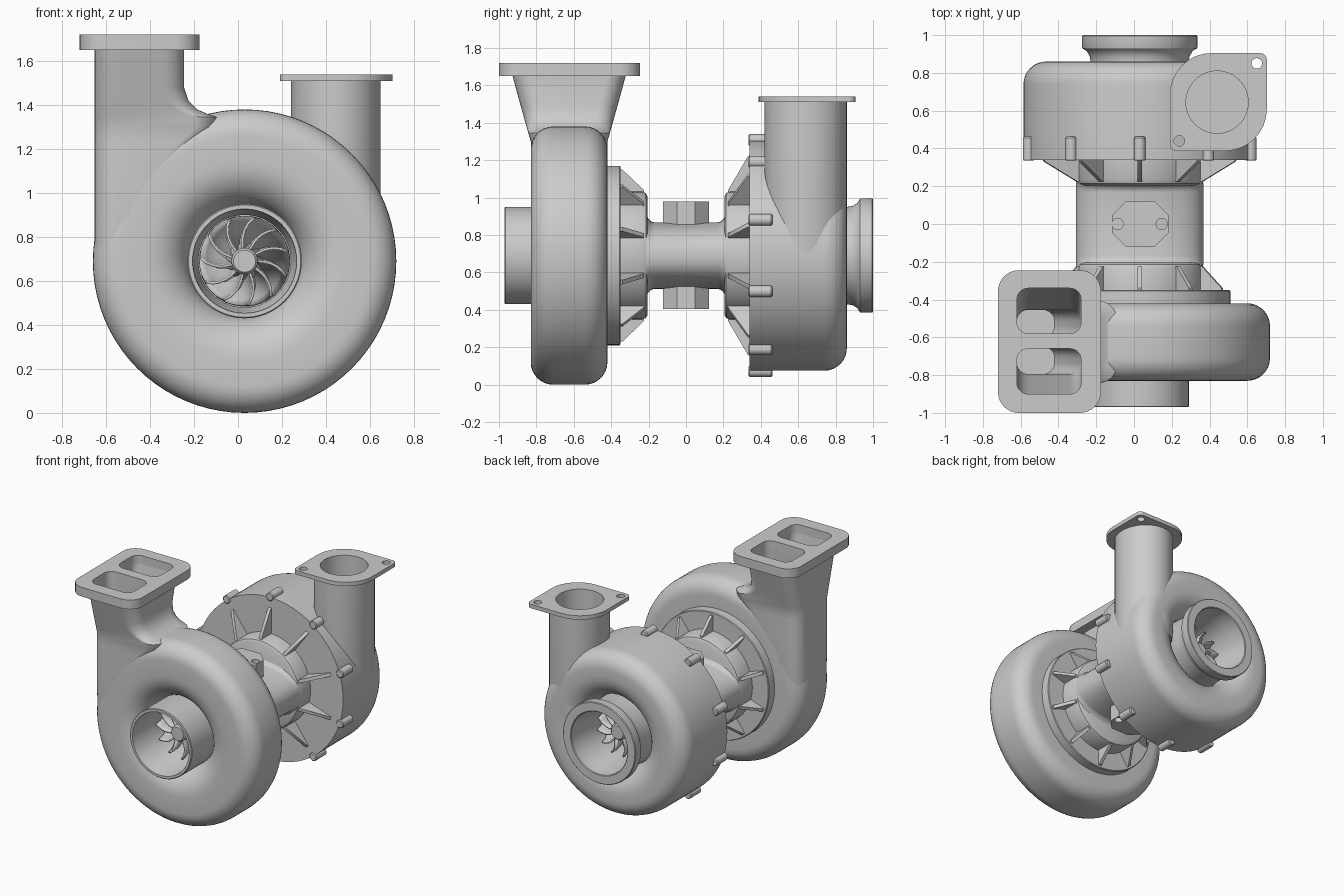
import bpy, bmesh, math
from math import sin, cos, pi, radians

if "Cube" in bpy.data.objects:
    bpy.data.objects.remove(bpy.data.objects["Cube"])

CX, CZ = 0.03, 0.69          # shaft axis runs along y


def make(name, verts, faces):
    me = bpy.data.meshes.new(name)
    me.from_pydata(verts, [], faces)
    bm = bmesh.new()
    bm.from_mesh(me)
    bmesh.ops.remove_doubles(bm, verts=bm.verts, dist=1e-5)
    bmesh.ops.recalc_face_normals(bm, faces=bm.faces)
    bm.to_mesh(me)
    bm.free()
    ob = bpy.data.objects.new(name, me)
    bpy.context.collection.objects.link(ob)
    return ob


def loft(name, rings):
    n = len(rings[0])
    verts = [p for r in rings for p in r]
    faces = [(k*n+i, k*n+(i+1) % n, (k+1)*n+(i+1) % n, (k+1)*n+i)
             for k in range(len(rings)-1) for i in range(n)]
    faces += [tuple(range(n)), tuple(range(len(verts)-n, len(verts)))]
    return make(name, verts, faces)


def revolve(name, prof, closed=False, n=80):
    m = len(prof)
    verts = [(CX+r*cos(2*pi*k/n), y, CZ+r*sin(2*pi*k/n)) for k in range(n) for r, y in prof]
    faces = [(k*m+i, k*m+(i+1) % m, (k+1) % n*m+(i+1) % m, (k+1) % n*m+i)
             for k in range(n) for i in range(m if closed else m-1)]
    return make(name, verts, faces)


def rrect(x0, x1, y0, y1, rad, n=8):
    """rounded rectangle; radii start at the upper right corner, going round"""
    rad = rad if isinstance(rad, tuple) else (rad,)*4
    out = []
    for q, (x, y, sx, sy) in enumerate([(x1, y1, -1, -1), (x0, y1, 1, -1), (x0, y0, 1, 1), (x1, y0, -1, 1)]):
        r = rad[q]
        for i in range(n+1):
            a = (q+i/n)*pi/2
            out.append((x+sx*r+r*cos(a), y+sy*r+r*sin(a)))
    return out


def level(pts, z):
    return [(x, y, z) for x, y in pts]


def ellipse(cx, cy, rx, ry, n=48):
    return [(cx+rx*cos(2*pi*i/n), cy+ry*sin(2*pi*i/n)) for i in range(n)]


def plate(name, pts, z0, z1):
    return loft(name, [level(pts, z0), level(pts, z1)])


def cut(cutter, *targets):
    for t in targets:
        md = t.modifiers.new('cut', 'BOOLEAN')
        md.operation, md.solver, md.object = 'DIFFERENCE', 'EXACT', cutter
        bpy.context.view_layer.objects.active = t
        bpy.ops.object.modifier_apply(modifier=md.name)
    bpy.data.objects.remove(cutter)


# turbine volute and outlet tube
volute = revolve('turbine_volute', rrect(0.25, 0.69, -0.83, -0.42, (0.12, 0.1, 0.2, 0.12)), True)
revolve('turbine_outlet_tube', [(0.26, -0.43), (0.26, -0.965), (0.255, -0.97), (0.237, -0.97), (0.235, -0.965),
                                (0.235, -0.76), (0.21, -0.7), (0.21, -0.43)], True)

# turbine inlet neck: z, right edge, front, back
neck = loft('turbine_inlet_neck', [level(rrect(-0.652, x1, y0, y1, 0.1), z) for z, x1, y0, y1 in [
    (0.69, -0.45, -0.82, -0.43), (0.9, -0.40, -0.83, -0.42), (1.1, -0.28, -0.83, -0.42),
    (1.24, -0.16, -0.83, -0.42), (1.3, -0.09, -0.83, -0.42), (1.345, -0.09, -0.843, -0.407),
    (1.36, -0.14, -0.847, -0.403), (1.38, -0.185, -0.853, -0.397), (1.42, -0.225, -0.864, -0.386),
    (1.48, -0.245, -0.881, -0.369), (1.66, -0.245, -0.93, -0.32)]])
flange = plate('turbine_inlet_flange', rrect(-0.72, -0.175, -1.0, -0.245, 0.11), 1.65, 1.72)
for top, low in [((-0.9, -0.66), (-0.795, -0.65)), ((-0.58, -0.34), (-0.6, -0.455))]:
    cut(loft('port_cutter', [level(rrect(-0.62, x1, *y, 0.06), z) for z, x1, y in
                             [(1.8, -0.28, top), (1.65, -0.28, top), (1.28, -0.28, low), (0.95, -0.42, low)]]),
        volute, neck, flange)

# compressor housing with inlet mouth
crest = [(0.495+0.12*cos(a), 0.74+0.12*sin(a)) for a in [i*pi/16 for i in range(9)]]
dip = [(0.44-0.175*sin(a), 0.70+0.16*cos(a)) for a in [i*pi/20 for i in range(11)]]
housing = revolve('compressor_housing', [(0, 0.34), (0.615, 0.34)] + crest + dip + [
    (0.26, 0.86), (0.265, 0.89), (0.28, 0.915), (0.303, 0.93), (0.305, 0.935), (0.305, 0.995), (0.3, 1.0),
    (0.24, 1.0), (0.235, 0.995), (0.23, 0.9), (0.2, 0.75), (0.2, 0.55), (0, 0.55)])

# compressor outlet tube and two-bolt flange
outlet = loft('compressor_outlet_tube', [level(ellipse(0.445, 0.64, 0.204*s, 0.22*s), z)
                                         for z, s in [(0.66, 0.96), (0.75, 1), (1.52, 1)]])
out_flange = plate('compressor_outlet_flange',
                   rrect(0.19, 0.703, 0.387, 0.905, (0.035, 0.22, 0.035, 0.22)), 1.51, 1.54)
cut(plate('bore_cutter', ellipse(0.44, 0.645, 0.165, 0.165), 0.8, 1.6), housing, outlet, out_flange)
for x, y in [(0.65, 0.85), (0.24, 0.44)]:
    cut(plate('hole_cutter', ellipse(x, y, 0.028, 0.028, 24), 1.4, 1.6), out_flange)

# bearing housing: turbine flange, end drums and flattened waist
revolve('turbine_back_flange', [(0, -0.43), (0.475, -0.43), (0.48, -0.425), (0.48, -0.355), (0.475, -0.35), (0, -0.35)])
for side, s in [('turbine', -1), ('compressor', 1)]:
    revolve(side + '_end_drum', [(0, s*0.36), (0.342, s*0.36), (0.342, s*0.235), (0.334, s*0.215),
                                 (0.315, s*0.205), (0, s*0.205)])
waist = []
for y, g in [(-0.215, 0.04), (-0.2, 0.018), (-0.185, 0.004), (-0.17, 0), (0.17, 0), (0.185, 0.004),
             (0.2, 0.018), (0.215, 0.04)]:
    waist.append([(CX+(0.338)*x, y, CZ+(0.178+g)*z) for x, z in
                  [(math.copysign(abs(cos(a))**0.85, cos(a)), math.copysign(abs(sin(a))**0.85, sin(a)))
                   for a in [2*pi*i/64 for i in range(64)]]])
loft('bearing_waist', waist)

# oil pads, top and bottom, with through holes
for name, z0, z1 in [('oil_feed_pad', 0.75, 0.98), ('oil_drain_pad', 0.405, 0.63)]:
    pad = plate(name, rrect(-0.117, 0.182, -0.122, 0.122, 0.075, 1), z0, z1)
    for x in (-0.087, 0.147):
        cut(plate('hole_cutter', ellipse(x, 0, 0.03, 0.03, 24), 0.3, 1.1), pad)

# stiffening ribs and casing bolts, ten around each
for k in range(10):
    a = radians(18 + 36*k)
    c, s = cos(a), sin(a)
    for name, tri in [('turbine_rib', [(0.33, -0.355), (0.46, -0.355), (0.46, -0.34), (0.35, -0.225), (0.33, -0.225)]),
                      ('compressor_rib', [(0.33, 0.345), (0.54, 0.345), (0.53, 0.33), (0.35, 0.225), (0.33, 0.225)])]:
        loft(name, [[(CX+r*c-t*s, y, CZ+r*s+t*c) for r, y in tri] for t in (-0.012, 0.012)])
    ring = ellipse(CX+0.618*c, CZ+0.618*s, 0.031, 0.031, 20)
    boss = ellipse(CX+0.618*c, CZ+0.618*s, 0.025, 0.025, 20)
    loft('casing_bolt', [[(x, y, z) for x, z in p] for p, y in
                         [(boss, 0.335), (ring, 0.34), (ring, 0.455), (boss, 0.462)]])


# bladed wheels
def wheel(name, y0, y1, count, rt, rb, turn):
    verts, faces = [], []
    R, T = 6, 6
    for b in range(count):
        base = len(verts)
        for j in range(T+1):
            t = j/T
            for i in range(R+1):
                u = i/R
                r = 0.04+0.06*t*t + u*(rt+(rb-rt)*t-0.04-0.06*t*t)
                a = 2*pi*b/count + turn*(0.75*t*t + 0.35*u*u)
                verts.append((CX+r*cos(a), y0+(y1-y0)*t, CZ+r*sin(a)))
        faces += [(base+j*(R+1)+i, base+j*(R+1)+i+1, base+(j+1)*(R+1)+i+1, base+(j+1)*(R+1)+i)
                  for j in range(T) for i in range(R)]
    ob = make(name + '_blades', verts, faces)
    md = ob.modifiers.new('thickness', 'SOLIDIFY')
    md.thickness, md.offset = 0.012, 0
    d = y1-y0
    revolve(name + '_hub', [(0, y0-0.12*d), (0.05, y0-0.12*d), (0.06, y0-0.06*d), (0.06, y0+0.3*d),
                            (0.085, y0+0.7*d), (0.2, y1), (0.2, y1+0.1*d), (0, y1+0.1*d)], n=48)


wheel('turbine_wheel', -0.74, -0.5, 11, 0.2, 0.205, -1)
wheel('compressor_wheel', 0.76, 0.58, 12, 0.185, 0.195, 1)

# smooth shading with crisp edges
for ob in bpy.data.objects:
    bpy.ops.object.select_all(action='DESELECT')
    ob.select_set(True)
    bpy.context.view_layer.objects.active = ob
    bpy.ops.object.shade_smooth_by_angle(angle=radians(32))
